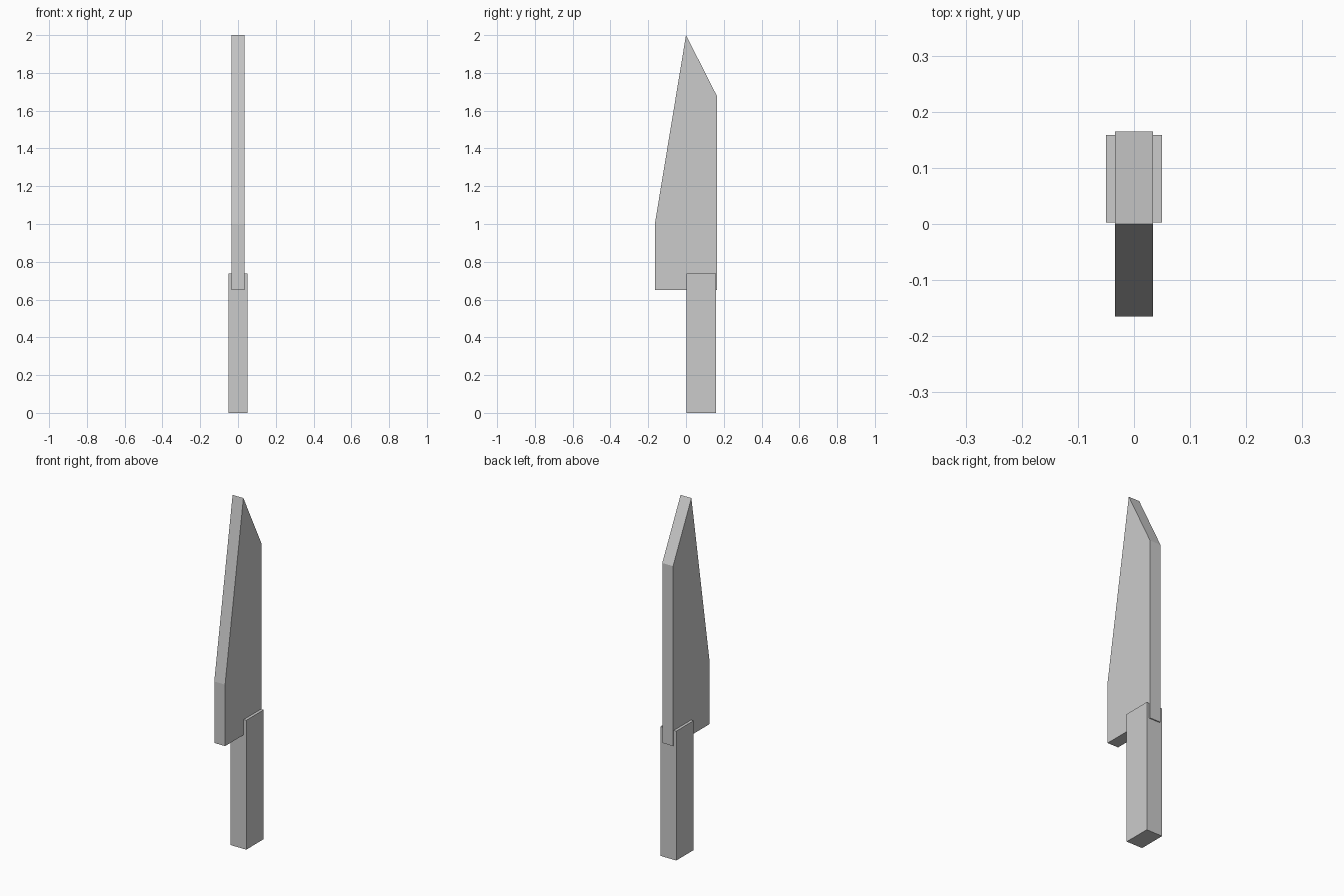
import bpy, bmesh

if "Cube" in bpy.data.objects:
    bpy.data.objects.remove(bpy.data.objects["Cube"])


def extruded_part(name, profile, half_width):
    """Extrude a (y, z) side profile symmetrically along x."""
    bm = bmesh.new()
    face = bm.faces.new([bm.verts.new((-half_width, y, z)) for y, z in profile])
    result = bmesh.ops.extrude_face_region(bm, geom=[face])
    verts = [v for v in result["geom"] if isinstance(v, bmesh.types.BMVert)]
    bmesh.ops.translate(bm, verts=verts, vec=(2 * half_width, 0, 0))
    bmesh.ops.recalc_face_normals(bm, faces=bm.faces)
    mesh = bpy.data.meshes.new(name)
    bm.to_mesh(mesh)
    bm.free()
    obj = bpy.data.objects.new(name, mesh)
    bpy.context.collection.objects.link(obj)
    return obj


# Blade: long slope on the cutting side, short slope on the spine
extruded_part("blade", [(-0.165, 0.65), (0.165, 0.65), (0.165, 1.675),
                        (0.0, 2.0), (-0.165, 1.0)], 0.034)

# Handle: plain block overlapping the lower end of the blade
extruded_part("handle", [(0.003, 0.0), (0.159, 0.0),
                         (0.159, 0.737), (0.003, 0.737)], 0.05)
